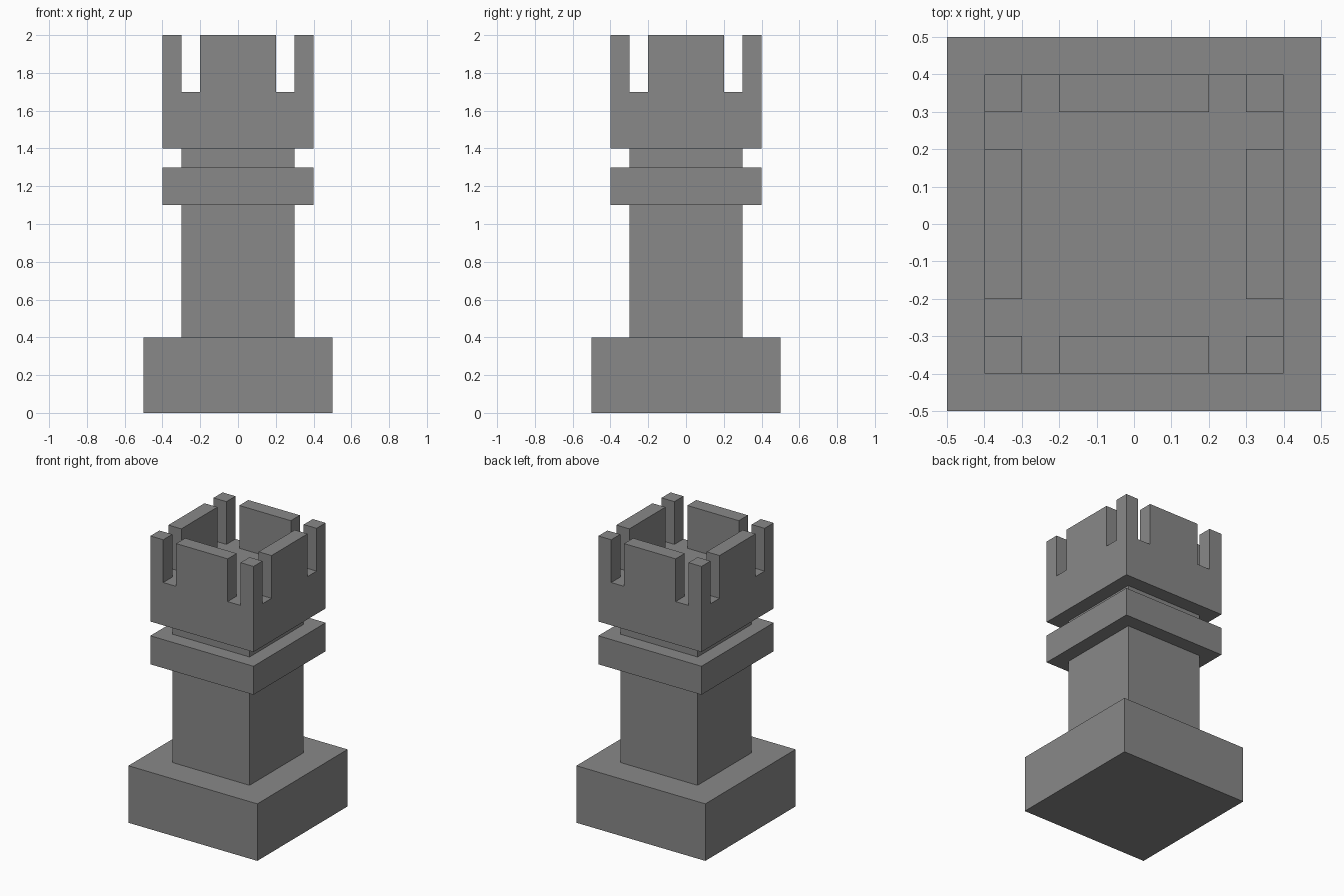
import bpy
import bmesh
from mathutils import Matrix, Vector

old = bpy.data.objects.get("Cube")
if old:
    bpy.data.objects.remove(old, do_unlink=True)

# One flat grey for the whole piece
grey = bpy.data.materials.new("stone_grey")
grey.use_nodes = True
colour = (0.25, 0.25, 0.25, 1)
grey.diffuse_color = colour
grey.node_tree.nodes["Principled BSDF"].inputs["Base Color"].default_value = colour


def block_mesh(half, bottom, top):
    """Square block centred on the z axis."""
    bm = bmesh.new()
    place = Matrix.Translation((0, 0, (bottom + top) / 2))
    size = Matrix.Diagonal((2 * half, 2 * half, top - bottom, 1))
    bmesh.ops.create_cube(bm, size=1, matrix=place @ size)
    return bm


def finish(name, bm):
    bmesh.ops.recalc_face_normals(bm, faces=bm.faces)
    mesh = bpy.data.meshes.new(name)
    bm.to_mesh(mesh)
    bm.free()
    mesh.materials.append(grey)
    obj = bpy.data.objects.new(name, mesh)
    bpy.context.collection.objects.link(obj)


# Stacked blocks
finish("base", block_mesh(0.5, 0, 0.4))
finish("column", block_mesh(0.3, 0.4, 1.1))
finish("collar", block_mesh(0.4, 1.1, 1.3))
finish("neck", block_mesh(0.3, 1.3, 1.4))

# Crown: slice a block on the slot edges, then raise the battlements
SLOT_IN, SLOT_OUT, FLOOR, TOP = 0.2, 0.3, 1.7, 2.0
bm = block_mesh(0.4, 1.4, FLOOR)
for normal in (Vector((1, 0, 0)), Vector((0, 1, 0))):
    for cut in (-SLOT_OUT, -SLOT_IN, SLOT_IN, SLOT_OUT):
        bmesh.ops.bisect_plane(bm, geom=bm.verts[:] + bm.edges[:] + bm.faces[:],
                               plane_co=normal * cut, plane_no=normal)


def is_battlement(face):
    c = face.calc_center_median()
    across = sorted((abs(c.x), abs(c.y)))
    in_slot = SLOT_IN < across[0] < SLOT_OUT
    return face.normal.z > 0.9 and across[1] > SLOT_OUT and not in_slot


bm.normal_update()
raised = bmesh.ops.extrude_face_region(bm, geom=[f for f in bm.faces if is_battlement(f)])
verts = [g for g in raised["geom"] if isinstance(g, bmesh.types.BMVert)]
bmesh.ops.translate(bm, verts=verts, vec=(0, 0, TOP - FLOOR))
bm.normal_update()
bmesh.ops.dissolve_limit(bm, angle_limit=0.01, verts=bm.verts, edges=bm.edges)
finish("crown", bm)
